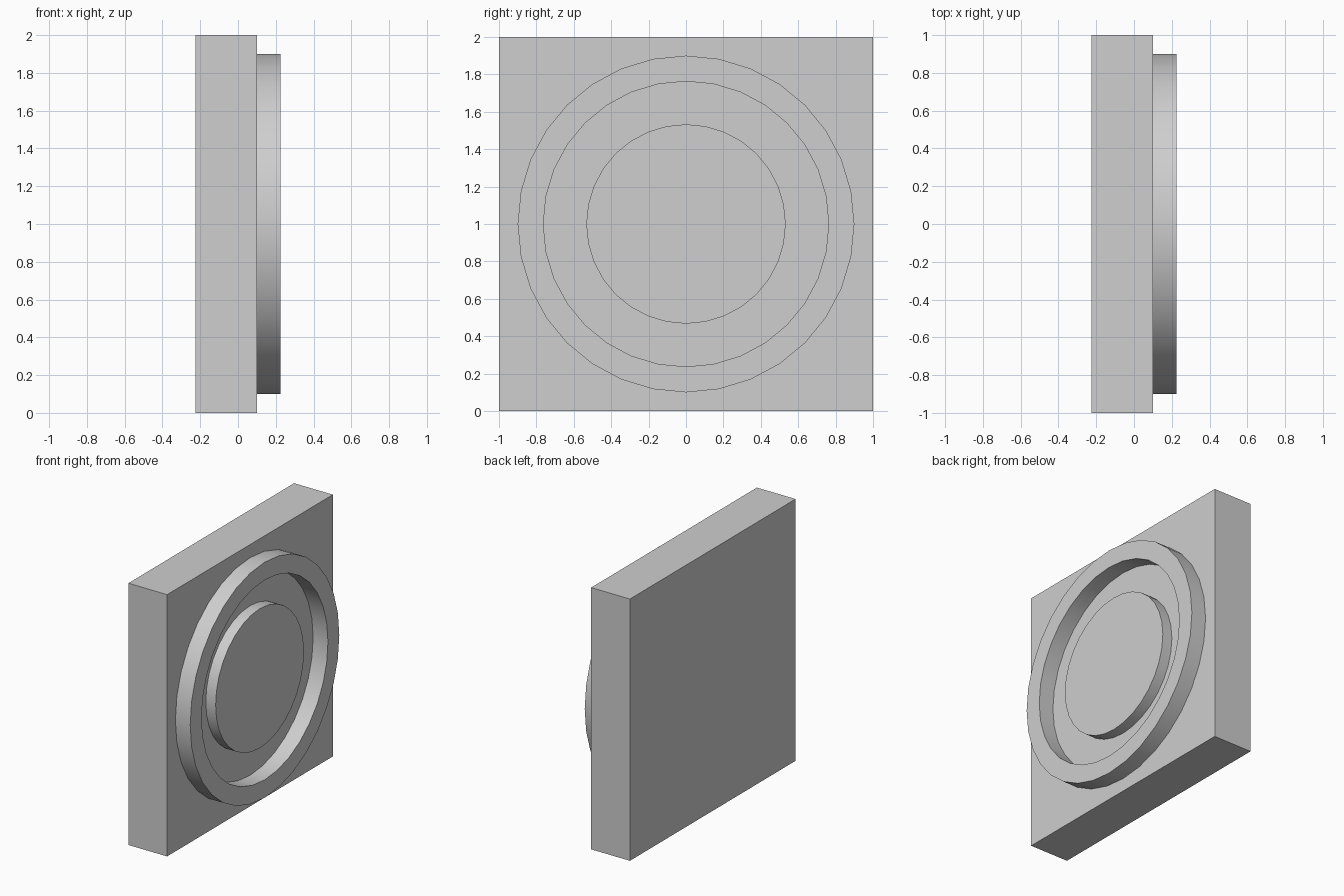
import bpy
import bmesh
import math
from mathutils import Matrix

cube = bpy.data.objects.get("Cube")
if cube:
    bpy.data.objects.remove(cube, do_unlink=True)

SIDES = 32
BACK, FACE = -0.226, 0.101     # slab extent along x
RING_TOP, DISC_TOP = 0.226, 0.184
EMBED = 0.02                   # raised parts sink slightly into the slab

grey = bpy.data.materials.new("plain_grey")
grey.use_nodes = True
colour = (0.62, 0.62, 0.62, 1)
grey.diffuse_color = colour
grey.node_tree.nodes["Principled BSDF"].inputs["Base Color"].default_value = colour


def finish(bm, name):
    """Turn a bmesh into a named, coloured object."""
    bmesh.ops.recalc_face_normals(bm, faces=bm.faces)
    mesh = bpy.data.meshes.new(name)
    bm.to_mesh(mesh)
    bm.free()
    mesh.materials.append(grey)
    obj = bpy.data.objects.new(name, mesh)
    bpy.context.collection.objects.link(obj)
    return obj


def lathe(name, profile, closed):
    """Revolve (x, radius) points around the horizontal x axis."""
    bm = bmesh.new()
    rings = []
    for x, radius in profile:
        ring = []
        for i in range(SIDES):
            a = math.tau * i / SIDES
            ring.append(bm.verts.new((x, radius * math.cos(a), 1 + radius * math.sin(a))))
        rings.append(ring)
    pairs = list(zip(rings, rings[1:]))
    if closed:
        pairs.append((rings[-1], rings[0]))
    else:
        bm.faces.new(rings[0])
        bm.faces.new(rings[-1])
    for a, b in pairs:
        for i in range(SIDES):
            j = (i + 1) % SIDES
            bm.faces.new((a[i], a[j], b[j], b[i]))
    obj = finish(bm, name)
    bpy.ops.object.select_all(action="DESELECT")
    obj.select_set(True)
    bpy.context.view_layer.objects.active = obj
    bpy.ops.object.shade_smooth_by_angle(angle=math.radians(30))
    return obj


# Square slab
bm = bmesh.new()
bmesh.ops.create_cube(bm, size=1, matrix=Matrix.Translation(((BACK + FACE) / 2, 0, 1))
                      @ Matrix.Diagonal((FACE - BACK, 2, 2, 1)))
finish(bm, "square_slab")

# Raised outer ring
base = FACE - EMBED
lathe("raised_ring", [(base, 0.9), (RING_TOP, 0.9), (RING_TOP, 0.763), (base, 0.763)], True)

# Raised centre disc
lathe("centre_disc", [(base, 0.533), (DISC_TOP, 0.533)], False)
